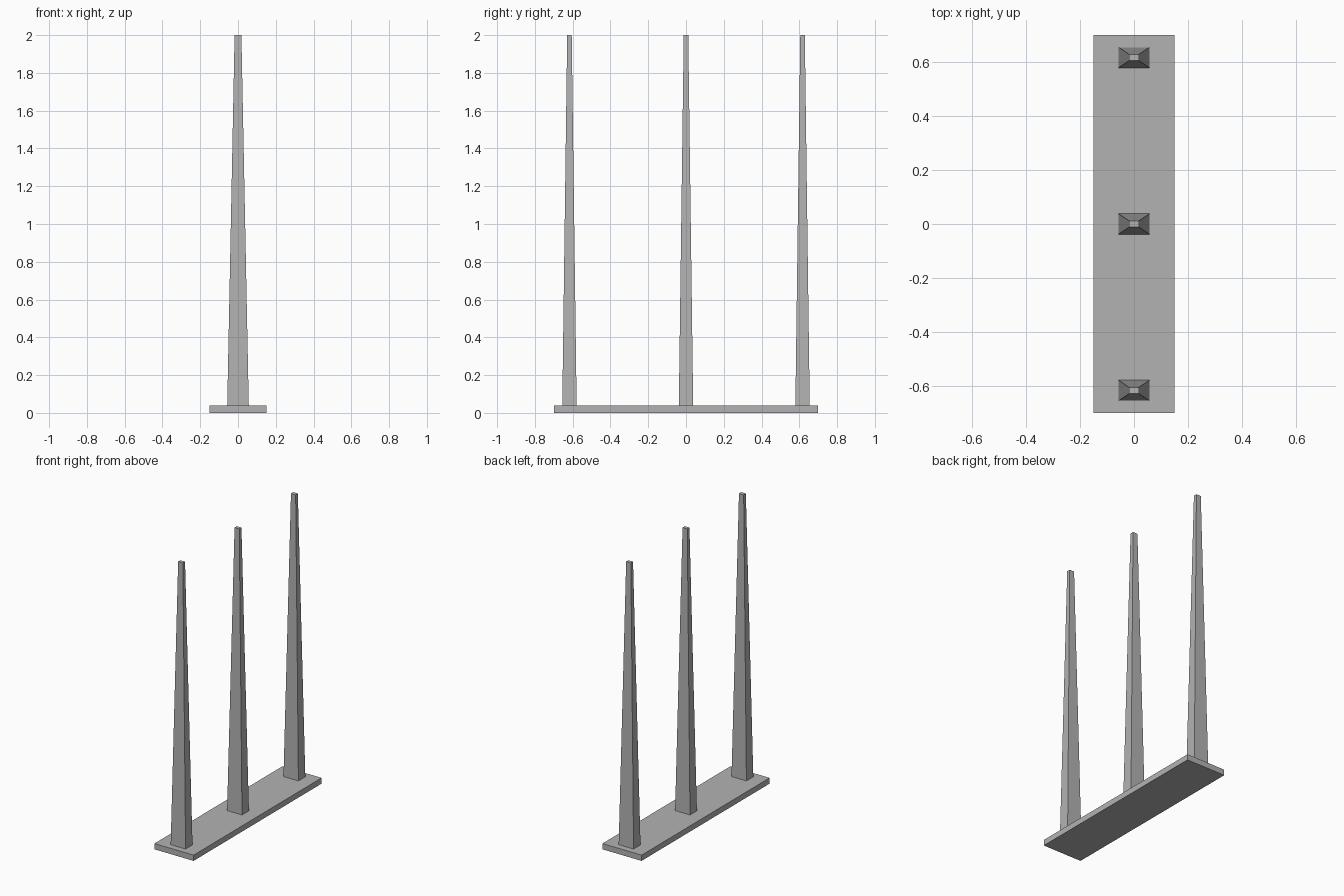
import bpy
import bmesh

cube = bpy.data.objects.get("Cube")
if cube:
    bpy.data.objects.remove(cube, do_unlink=True)

grey = bpy.data.materials.new("plain_grey")
grey.use_nodes = True
colour = (0.45, 0.45, 0.45, 1)
grey.diffuse_color = colour
grey.node_tree.nodes["Principled BSDF"].inputs["Base Color"].default_value = colour


def tapered_block(name, y, z0, z1, bottom, top):
    """Box between two heights with separate (x, y) half sizes at each end."""
    bm = bmesh.new()
    bmesh.ops.create_cube(bm, size=2)
    for v in bm.verts:
        hx, hy = top if v.co.z > 0 else bottom
        v.co = (v.co.x * hx, y + v.co.y * hy, z1 if v.co.z > 0 else z0)
    mesh = bpy.data.meshes.new(name)
    bm.to_mesh(mesh)
    bm.free()
    mesh.materials.append(grey)
    obj = bpy.data.objects.new(name, mesh)
    bpy.context.collection.objects.link(obj)
    return obj


# Flat base plate
BASE_TOP = 0.04
tapered_block("base_plate", 0, 0, BASE_TOP, (0.15, 0.7), (0.15, 0.7))

# Row of three tapered posts
for name, y in (("front_post", -0.617), ("middle_post", 0), ("back_post", 0.617)):
    tapered_block(name, y, BASE_TOP, 2, (0.057, 0.038), (0.018, 0.012))
